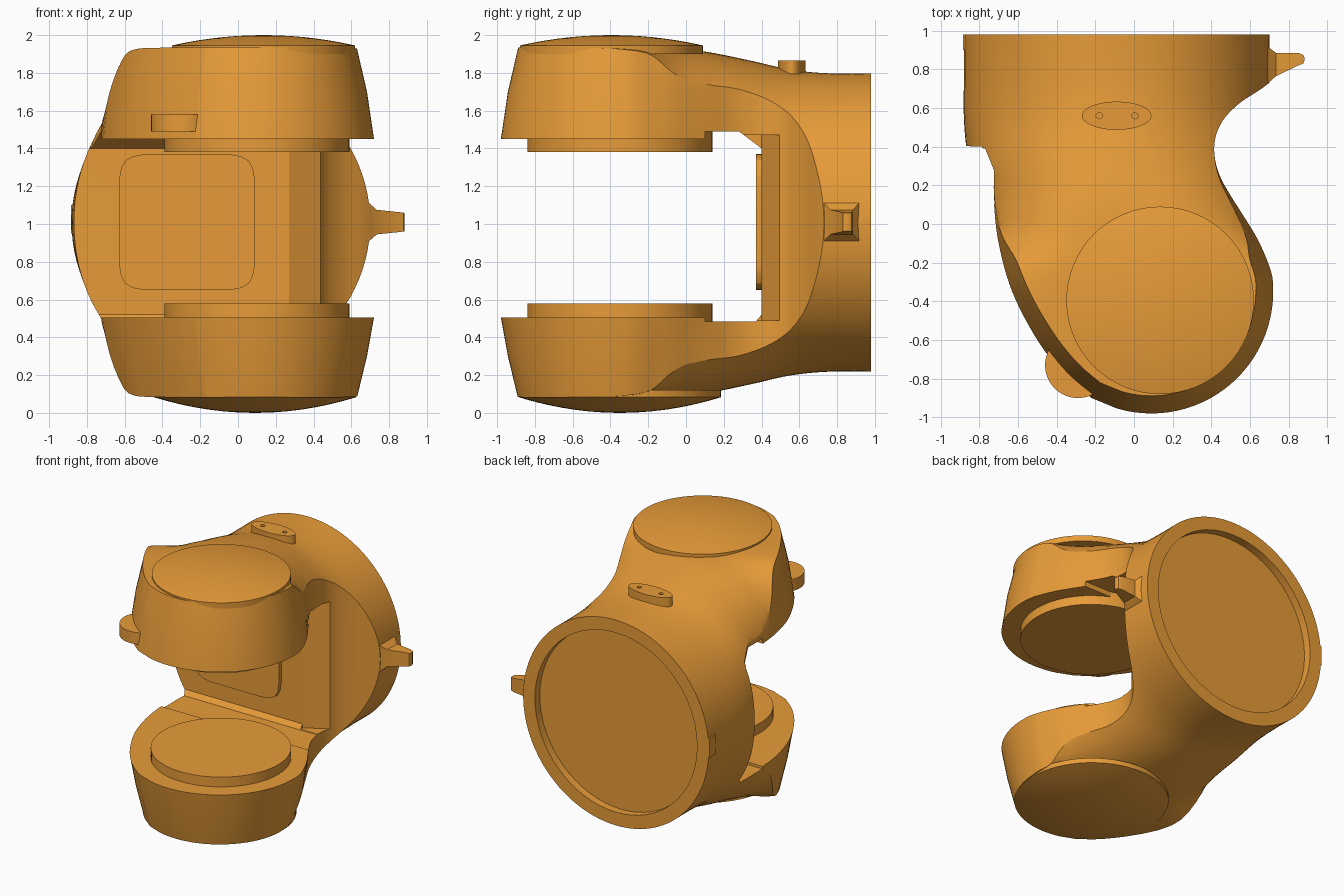
import bpy, bmesh, math
from mathutils import Vector

if "Cube" in bpy.data.objects:
    bpy.data.objects.remove(bpy.data.objects["Cube"])

mat = bpy.data.materials.new("orange_plastic")
mat.diffuse_color = (0.8, 0.33, 0.04, 1)
mat.use_nodes = True
mat.node_tree.nodes["Principled BSDF"].inputs["Base Color"].default_value = mat.diffuse_color


def loft(name, rings):
    """Closed solid through a list of equal-length rings of points."""
    bm = bmesh.new()
    vs = [[bm.verts.new(p) for p in r] for r in rings]
    n = len(vs[0])
    for a, b in zip(vs, vs[1:]):
        for i in range(n):
            bm.faces.new((a[i], a[(i + 1) % n], b[(i + 1) % n], b[i]))
    bm.faces.new(vs[0])
    bm.faces.new(vs[-1])
    bmesh.ops.recalc_face_normals(bm, faces=bm.faces)
    me = bpy.data.meshes.new(name)
    bm.to_mesh(me)
    bm.free()
    ob = bpy.data.objects.new(name, me)
    bpy.context.collection.objects.link(ob)
    me.materials.append(mat)
    return ob


def spline(pts, steps=6):
    """Catmull-Rom through points of any dimension."""
    out = []
    P = [pts[0]] + list(pts) + [pts[-1]]
    for a, b, c, d in zip(P, P[1:], P[2:], P[3:]):
        for k in range(steps):
            t = k / steps
            out.append([0.5 * (2 * q + (r - p) * t + (2 * p - 5 * q + 4 * r - s) * t * t
                               + (3 * q - p - 3 * r + s) * t ** 3)
                        for p, q, r, s in zip(a, b, c, d)])
    return out + [list(pts[-1])]


def oval(cx, cy, rx, ry, n=2, count=64):
    """Superellipse in 2D."""
    out = []
    for i in range(count):
        a = 2 * math.pi * i / count
        c, s = math.cos(a), math.sin(a)
        k = (abs(c) ** n + abs(s) ** n) ** (-1 / n)
        out.append((cx + rx * c * k, cy + ry * s * k))
    return out


def prism(name, pts, lo, hi, axis):
    put = {'z': lambda p, h: (p[0], p[1], h),
           'y': lambda p, h: (p[0], h, p[1]),
           'x': lambda p, h: (h, p[0], p[1])}[axis]
    return loft(name, [[put(p, h) for p in pts] for h in (lo, hi)])


def boolean(ob, other, op):
    m = ob.modifiers.new("bool", 'BOOLEAN')
    m.object, m.operation, m.solver = other, op, 'EXACT'
    bpy.context.view_layer.objects.active = ob
    bpy.ops.object.modifier_apply(modifier=m.name)
    bpy.data.objects.remove(other)


# Plan outline of the body: waist on the right, round front, step on the left
right = spline([(.75, .77), (.66, .70), (.54, .62), (.45, .52), (.415, .40), (.44, .26),
                (.53, .10), (.64, -.08), (.71, -.25), (.72, -.36)])
front = [(.09 + .63 * math.cos(a), -.35 + .63 * math.sin(a))
         for a in (-math.pi * (i + 1) / 44 for i in range(26))]
left = spline([(-.22, -.90), (-.36, -.78), (-.50, -.60), (-.63, -.35), (-.70, -.10),
               (-.725, .12), (-.725, .28)])
outline = [(.75, 1.1)] + right + front + left + [(-.77, .39), (-.90, .41), (-.90, 1.1)]


def inset(p, amount):
    """Pull the arm's edge towards the disc centre, fading out at the neck."""
    v = Vector((.09 - p[0], -.35 - p[1])).normalized()
    k = amount * min(1, max(0, (.35 - p[1]) / .5))
    return p[0] + v.x * k, p[1] + v.y * k


levels = [(.06, .095), (.30, .037), (.505, 0), (1.45, 0), (1.70, .037), (1.95, .095)]
body = loft("clamp_body", [[(*inset(p, k), z) for p in outline] for z, k in levels])

# Hull along y: round socket at the back spreading into the flat topped arms
stations = [(.98, -.09, .79, .79, 2), (.75, -.09, .79, .79, 2), (.55, -.09, .79, .81, 2),
            (.35, -.08, .78, .855, 2.15), (.10, -.04, .76, .905, 2.6),
            (-.10, 0, .80, .92, 3.5), (-.35, .05, 1.0, .925, 6), (-1.1, .09, 1.5, .925, 10)]
hull = loft("hull", [[(x, y, z) for x, z in oval(cx, 1.008, w, h, n, 96)]
                     for y, cx, w, h, n in spline(stations, 5)])
boolean(body, hull, 'INTERSECT')

# Slot between the arms, its angled inner corner and the socket recess
slot = [(-1.3, .505), (.10, .505), (.10, .485), (.37, .485), (.40, .52), (.40, 1.40),
        (.28, 1.49), (.10, 1.49), (.10, 1.45), (-1.3, 1.45)]
boolean(body, prism("slot", slot, -1.3, 1.3, 'x'), 'DIFFERENCE')
boolean(body, prism("corner", [(.27, .30), (.27, .401), (.50, .53), (.70, .72), (.75, .30)],
                    .49, 1.47, 'z'), 'DIFFERENCE')
boolean(body, prism("recess", oval(-.09, 1.01, .69, .69), .92, 1.2, 'y'), 'DIFFERENCE')
parts = [body]


# Domed caps on the outer faces of the arms
def dome(name, cx, cy, r, z0, z1, tip):
    prof = [(r, z0), (r, z1)] + [(r * math.cos(a), z1 + (tip - z1) * (1 - math.cos(a) ** 2))
                                 for a in (math.pi / 2 * i / 10 for i in range(1, 10))]
    prof.append((.004, tip))
    return loft(name, [[(x, y, z) for x, y in oval(cx, cy, q, q)] for q, z in prof])


parts += [dome("top_cap", .135, -.395, .485, 1.90, 1.945, 2.0),
          dome("bottom_cap", .09, -.35, .535, .12, .083, 0)]

# Round pads facing each other inside the slot
for name, lo, hi in (("lower_pad", .45, .58), ("upper_pad", 1.38, 1.52)):
    parts.append(prism(name, oval(.10, -.35, .49, .49), lo, hi, 'z'))

# Panel on the slot's back wall
parts.append(prism("wall_panel", oval(-.27, 1.01, .36, .36, 7), .37, .46, 'y'))

# Thumb tab under the top arm
parts.append(prism("thumb_tab", oval(-.29, -.73, .17, .17), 1.49, 1.58, 'z'))

# Oval button with two dimples
button = prism("oval_button", oval(-.09, .56, .18, .073), 1.70, 1.865, 'z')
for x in (-.18, .005):
    boolean(button, prism("dimple", oval(x, .56, .016, .016, 2, 16), 1.84, 1.9, 'z'), 'DIFFERENCE')
parts.append(button)

# Side lever tapering outward, and small index block on the other side
lever = [(.62, .72, .92, .11), (.695, .73, .915, .10), (.735, .765, .885, .065),
         (.85, .82, .885, .053), (.875, .83, .875, .05), (.882, .845, .86, .048)]
parts.append(loft("side_lever", [[(x, a, 1.01 - h), (x, b, 1.01 - h), (x, b, 1.01 + h),
                                  (x, a, 1.01 + h)] for x, a, b, h in lever]))
parts.append(prism("index_block", [(-.885, .90), (-.80, .90), (-.80, .98), (-.885, .98)],
                   .95, 1.10, 'z'))

# Smooth shading with crisp edges
for ob in bpy.context.view_layer.objects:
    ob.select_set(ob in parts)
bpy.context.view_layer.objects.active = body
bpy.ops.object.shade_smooth_by_angle(angle=math.radians(28))
